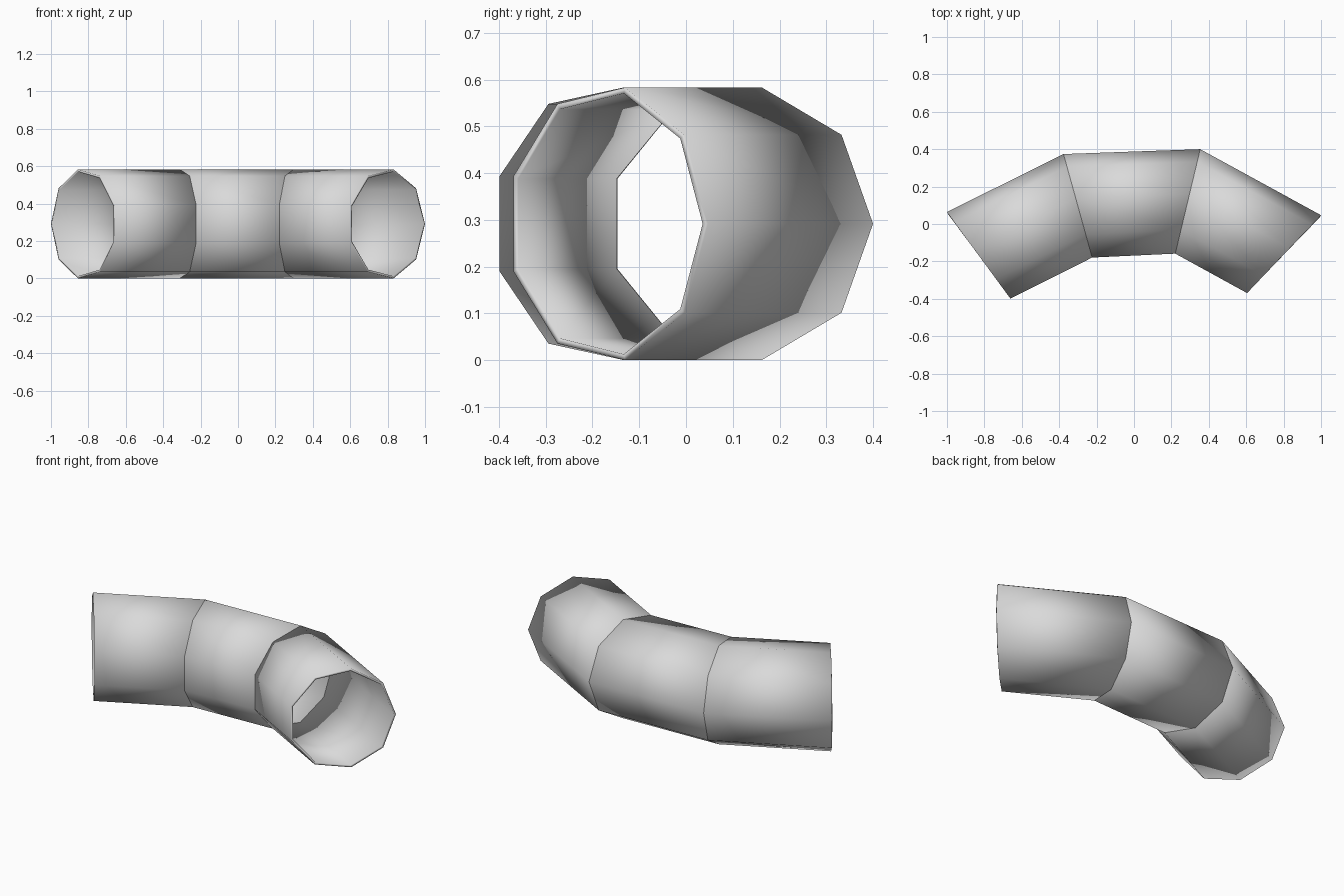
import bpy
import math
from mathutils import Vector

cube = bpy.data.objects.get("Cube")
if cube:
    bpy.data.objects.remove(cube, do_unlink=True)

SIDES = 9
RADIUS = 0.296
WALL = 0.013
CENTRE_Z = RADIUS * math.sin(math.radians(80))

# One plain grey for the whole duct
grey = bpy.data.materials.new("light_grey")
grey.use_nodes = True
colour = (0.7, 0.7, 0.7, 1.0)
grey.diffuse_color = colour
grey.node_tree.nodes["Principled BSDF"].inputs["Base Color"].default_value = colour

# Mitre planes along the bend: outer corner and inner flat, seen in plan
MITRES = [
    ((-1.0, 0.064), (-0.66, -0.40)),
    ((-0.377, 0.374), (-0.225, -0.175)),
    ((0.354, 0.40), (0.222, -0.153)),
    ((1.0, 0.047), (0.604, -0.37)),
]


def ring(outer, inner):
    """Regular polygon standing upright on a mitre plane."""
    outer, inner = Vector((*outer, CENTRE_Z)), Vector((*inner, CENTRE_Z))
    across = (outer - inner).normalized()
    centre = outer - across * RADIUS
    points = []
    for i in range(SIDES):
        a = math.tau * i / SIDES
        points.append(centre + RADIUS * (across * math.cos(a) + Vector((0, 0, math.sin(a)))))
    return points


def pipe_section(name, start, end):
    """Open tube between two mitres, thickened inward and smooth all over."""
    verts = ring(*start) + ring(*end)
    faces = []
    for i in range(SIDES):
        j = (i + 1) % SIDES
        faces.append((i, j, j + SIDES, i + SIDES))
    mesh = bpy.data.meshes.new(name)
    mesh.from_pydata(verts, [], faces)
    mesh.materials.append(grey)
    mesh.shade_smooth()
    obj = bpy.data.objects.new(name, mesh)
    bpy.context.collection.objects.link(obj)
    shell = obj.modifiers.new("wall", "SOLIDIFY")
    shell.thickness = WALL
    shell.offset = -1


# Three mitred sections make the bend
names = ["right_pipe_section", "middle_pipe_section", "left_pipe_section"]
for name, start, end in zip(names, MITRES, MITRES[1:]):
    pipe_section(name, start, end)
